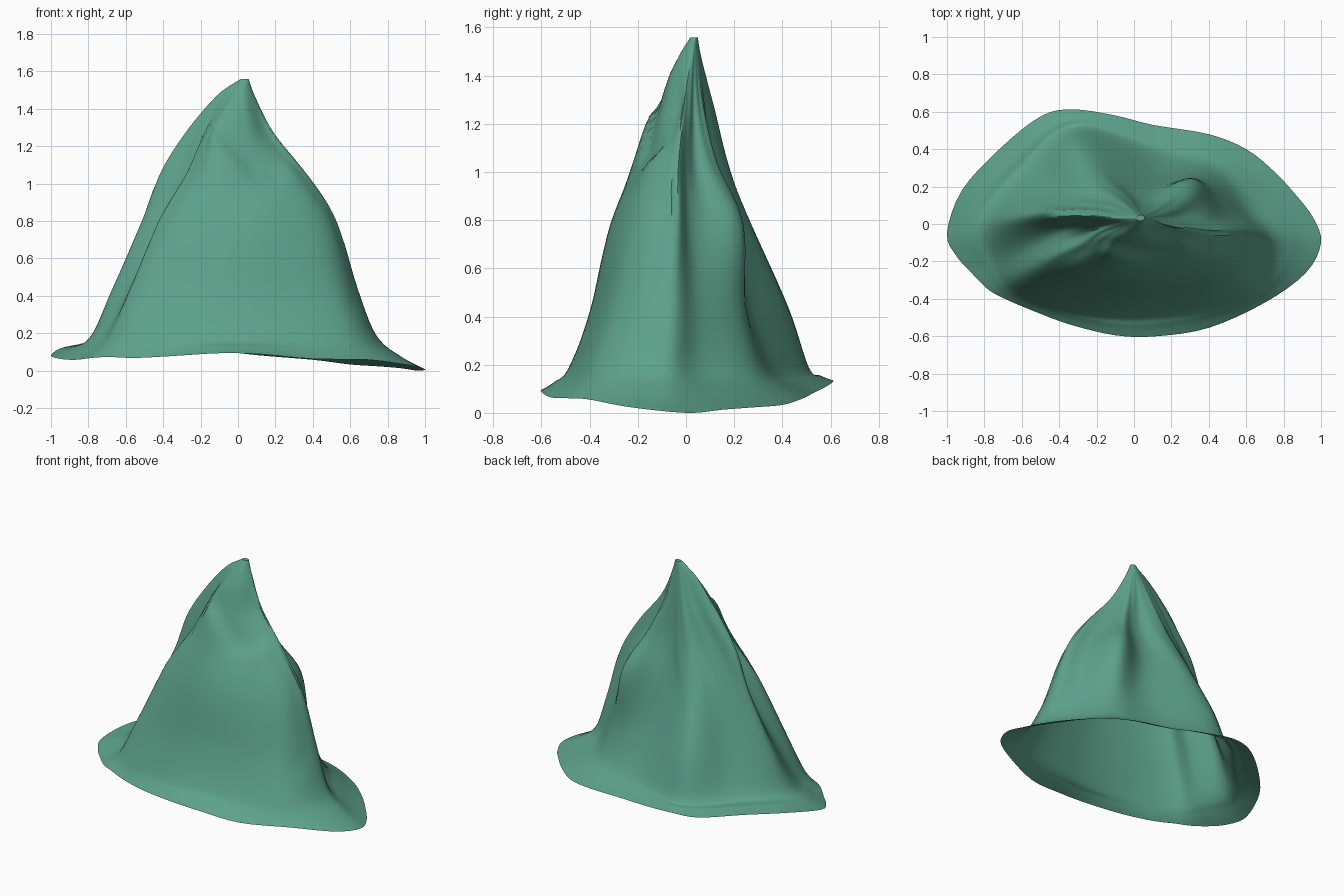
import bpy, bmesh, math

cube = bpy.data.objects.get("Cube")
if cube:
    bpy.data.objects.remove(cube)

# Single green material
green = bpy.data.materials.new("mountain green")
green.use_nodes = True
COLOUR = (0.11, 0.36, 0.26, 1)
green.diffuse_color = COLOUR
bsdf = next(n for n in green.node_tree.nodes if n.type == 'BSDF_PRINCIPLED')
bsdf.inputs["Base Color"].default_value = COLOUR
bsdf.inputs["Roughness"].default_value = 0.8

# Wavy foot of the mountain, counter-clockwise from +x: x, y, z
RIM = [(1, -.1, .02), (.96, .03, .012), (.87, .15, .025), (.75, .28, .035), (.6, .4, .045),
       (.4, .48, .07), (.1, .53, .095), (-.1, .58, .12), (-.33, .613, .145), (-.5, .575, .145),
       (-.72, .4, .155), (-.92, .18, .14), (-1, -.05, .095), (-.95, -.17, .075),
       (-.87, -.26, .07), (-.78, -.35, .08), (-.69, -.4, .085), (-.55, -.46, .08),
       (-.35, -.535, .09), (-.1, -.595, .105), (.12, -.6, .1), (.4, -.555, .075),
       (.7, -.42, .07), (.92, -.26, .04)]
# Cross-sections. Order of points: right ridge, right gully, rear shoulder, rear valley,
# rear ridge, rear hollow, left ridge, left gully, front buttress, three across the front wall
FOOT = [(.74, -.1), (.62, .06), (.44, .28), (.14, .37), (-.30, .51), (-.57, .29),
        (-.78, .02), (-.71, -.19), (-.63, -.35), (-.3, -.46), (.1, -.48), (.60, -.37)]
LOWER = [(.64, -.07), (.53, .05), (.365, .235), (.12, .26), (-.28, .425), (-.48, .215),
         (-.67, .04), (-.58, -.12), (-.55, -.28), (-.27, -.37), (.1, -.385), (.51, -.29)]
MIDDLE = [(.53, -.05), (.41, .035), (.31, .235), (.07, .17), (-.21, .27), (-.37, .15),
          (-.52, .05), (-.40, -.05), (-.42, -.19), (-.22, -.28), (.1, -.30), (.42, -.21)]
UPPER = [(.375, -.04), (.26, .025), (.2, .125), (.06, .105), (-.11, .175), (-.27, .11),
         (-.43, .05), (-.28, -.03), (-.27, -.13), (-.13, -.21), (.08, -.19), (.28, -.14)]
HIGH = [(.19, -.01), (.145, .03), (.11, .07), (.04, .08), (-.05, .115), (-.15, .09),
        (-.28, .05), (-.19, -.01), (-.17, -.06), (-.12, -.13), (.05, -.12), (.14, -.06)]
PEAK = [(.09, .02), (.08, .035), (.06, .05), (.035, .06), (0, .065), (-.05, .055),
        (-.115, .035), (-.08, .01), (-.05, -.01), (-.02, -.03), (.03, -.035), (.07, -.01)]
TIP = [(.035 + .022 * math.cos(k * math.pi / 6), .033 + .016 * math.sin(k * math.pi / 6))
       for k in range(12)]
SECTIONS = [(.2, FOOT), (.45, LOWER), (.8, MIDDLE), (1.05, UPPER),
            (1.28, HIGH), (1.48, PEAK), (1.57, TIP)]
# Top edge of the crag standing in front of the summit: x, z
CRAG = [(-.62, .25), (-.4, .85), (-.27, 1.0), (-.13, 1.28), (.08, 1.04),
        (.2, 1.03), (.28, 1.1), (.45, .98), (.6, .5)]


def spline(pts, steps, closed):
    """Catmull-Rom interpolation of tuples of any length."""
    n, out = len(pts), []
    pick = (lambda i: pts[i % n]) if closed else (lambda i: pts[max(0, min(n - 1, i))])
    for i in range(n if closed else n - 1):
        p = [pick(i + k) for k in (-1, 0, 1, 2)]
        for s in range(steps):
            t = s / steps
            out.append(tuple(.5 * (2 * b + (c - a) * t + (2 * a - 5 * b + 4 * c - d) * t * t
                                   + (3 * b - a - 3 * c + d) * t ** 3) for a, b, c, d in zip(*p)))
    return out if closed else out + [pts[-1]]


def clamp(value, low=0.0, high=1.0):
    return max(low, min(high, value))


def crag_top(x):
    for (x0, z0), (x1, z1) in zip(CRAG, CRAG[1:]):
        if x0 <= x <= x1:
            return z0 + (z1 - z0) * (x - x0) / (x1 - x0)
    return 0.0


def add_rock(i, x, y, z):
    """Flute the upper flanks and step the front back above the crag's edge."""
    front = clamp((i - 64) / 6) * clamp((96 - i) / 6)
    rough = clamp((z - .7) / .3) * clamp((1.52 - z) / .2) * (1 - front)
    k = 1 + .02 * rough * math.sin(i * 1.15 + 6 * z)
    step = clamp((crag_top(x) - z) / .03, -1, 1)
    shift = -.008 if step > 0 else -.025
    fade = front * clamp((z - .3) / .3) * clamp((1.42 - z) / .15)
    return x * k, y * k + shift * step * fade, z


# Foot rings: the rim, then a flare curving up into the lowest cross-section
rim = spline(RIM, 4, True)
rings = [[(x, y, z) for x, y in spline(pts, 8, True)] for z, pts in SECTIONS]
flare = [tuple(a + (b - a) * f for a, b, f in zip(r, s, (.5, .5, .38)))
         for r, s in zip(rim, rings[0])]
rings = [rim, flare] + rings

# Smooth every column upwards through the rings
columns = [spline(list(column), 6, False) for column in zip(*rings)]

# Open mountain shell
bm = bmesh.new()
grid = [[bm.verts.new(add_rock(i, *p)) for p in column] for i, column in enumerate(columns)]
for i, column in enumerate(grid):
    following = grid[(i + 1) % len(grid)]
    for j in range(len(column) - 1):
        bm.faces.new((column[j], following[j], following[j + 1], column[j + 1]))
bm.faces.new([column[-1] for column in grid])

# Rest on the ground plane
lowest = min(v.co.z for v in bm.verts)
bmesh.ops.translate(bm, verts=bm.verts, vec=(0, 0, -lowest))

mesh = bpy.data.meshes.new("mountain")
bm.to_mesh(mesh)
bm.free()
mesh.materials.append(green)
mountain = bpy.data.objects.new("mountain", mesh)
bpy.context.collection.objects.link(mountain)

bpy.ops.object.select_all(action='DESELECT')
mountain.select_set(True)
bpy.context.view_layer.objects.active = mountain
bpy.ops.object.shade_smooth_by_angle(angle=math.radians(40))
